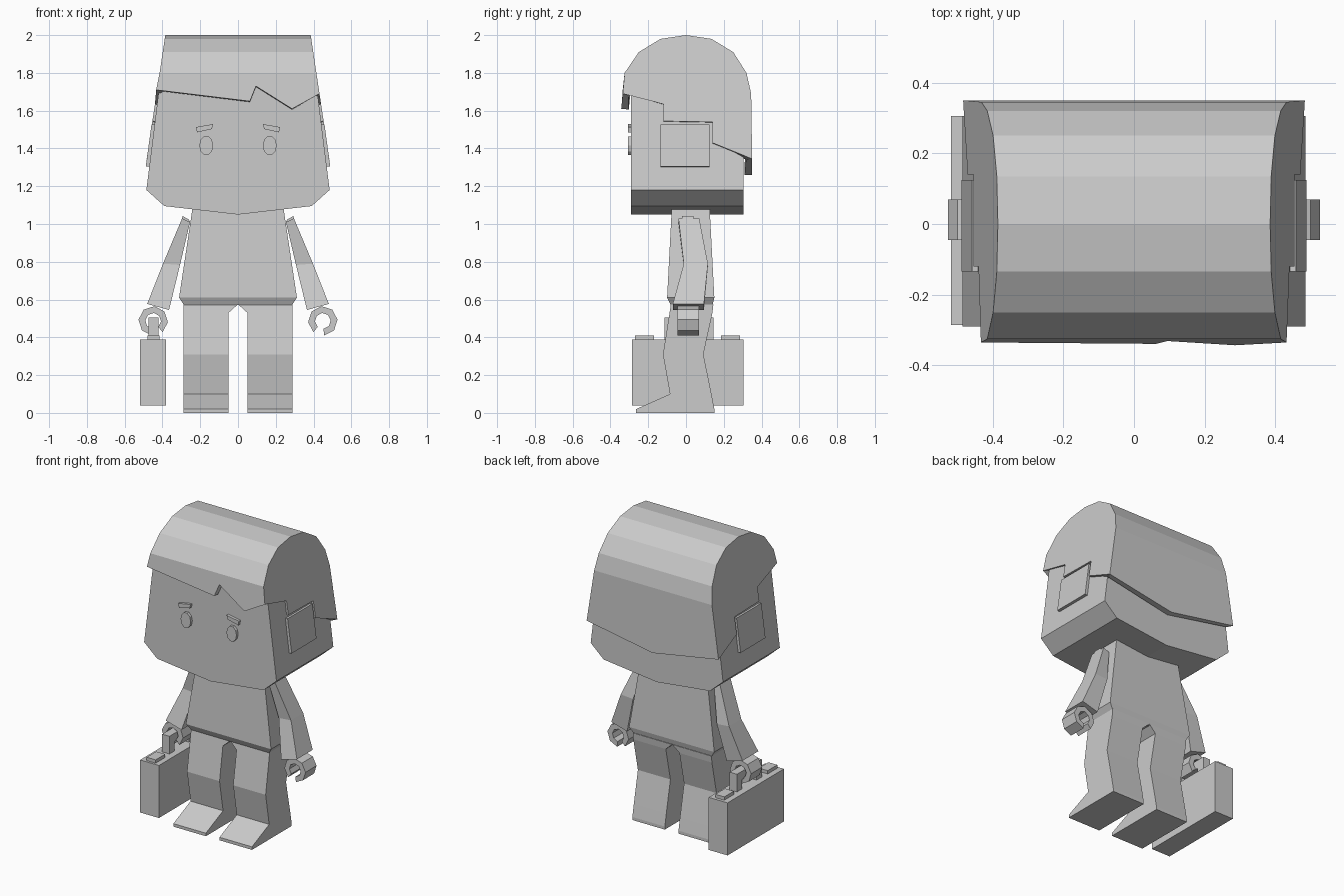
import bpy, bmesh
from math import sin, cos, radians

cube = bpy.data.objects.get("Cube")
if cube:
    bpy.data.objects.remove(cube, do_unlink=True)

grey = bpy.data.materials.new("light grey")
grey.use_nodes = True
grey.diffuse_color = (0.6, 0.6, 0.6, 1)
grey.node_tree.nodes["Principled BSDF"].inputs["Base Color"].default_value = (0.6, 0.6, 0.6, 1)


def make(name, verts, faces):
    bm = bmesh.new()
    vs = [bm.verts.new(v) for v in verts]
    for f in faces:
        bm.faces.new([vs[i] for i in f])
    bmesh.ops.recalc_face_normals(bm, faces=bm.faces)
    me = bpy.data.meshes.new(name)
    bm.to_mesh(me)
    bm.free()
    me.materials.append(grey)
    ob = bpy.data.objects.new(name, me)
    bpy.context.collection.objects.link(ob)
    return ob


def loft(name, rings):
    """Skin a list of equal rings and cap both ends."""
    n = len(rings[0])
    faces = [list(range(n)), [(len(rings) - 1) * n + i for i in range(n)]]
    for r in range(len(rings) - 1):
        for i in range(n):
            j = (i + 1) % n
            faces.append([r * n + i, r * n + j, (r + 1) * n + j, (r + 1) * n + i])
    return make(name, [p for ring in rings for p in ring], faces)


def prism(name, outline, y0, y1, side=1):
    """Extrude an x, z outline along y."""
    return loft(name, [[(side * x, y, z) for x, z in outline] for y in (y0, y1)])


def box(name, x0, x1, y0, y1, z0, z1):
    return prism(name, [(x0, z0), (x1, z0), (x1, z1), (x0, z1)], y0, y1)


# Head
half = [(0.39, 1.095), (0.485, 1.18), (0.41, 1.78)]
prism("head", [(0, 1.05)] + half + [(-x, z) for x, z in reversed(half)], -0.29, 0.305)

# Hair: barrel top, ragged fringe, stepped sides and a dipped back edge
arc = [(-0.335, 1.69), (-0.325, 1.80), (-0.25, 1.91), (-0.135, 1.98), (0, 2.0),
       (0.135, 1.98), (0.25, 1.91), (0.32, 1.80), (0.345, 1.69), (0.35, 1.345)]
steps = [(0.14, 1.43), (0.14, 1.54), (-0.12, 1.545), (-0.12, 1.635)]
outline = arc + steps
n, last = len(outline), len(arc) - 1
verts = [(s * (0.385 + (2 - z) * 0.15), y, z) for s in (1, -1) for y, z in outline]
fringe = [(-0.433, 1.71), (0.063, 1.65), (0.095, 1.73), (0.286, 1.61)]
verts[n] = (-0.433, -0.335, 1.71)
verts += [(x, -0.335 - (1.69 - z) * 0.1, z) for x, z in fringe[1:]] + [(0, 0.35, 1.26)]
k = 2 * n
faces = [list(range(n)), list(range(n, k)),
         [1, n + 1, n, k, k + 1, k + 2, 0],
         [last - 1, last, k + 3, n + last, n + last - 1]]
faces += [[i, i + 1, n + i + 1, n + i] for i in range(1, last - 1)]
hair = make("hair", verts, faces)
shell = hair.modifiers.new("thickness", "SOLIDIFY")
shell.thickness = 0.04
shell.offset = -1

# Torso
loft("torso", [[(-w, a, z), (w, a, z), (w, b, z), (-w, b, z)] for z, a, b, w in
               [(0.57, -0.08, 0.14, 0.285), (0.61, -0.10, 0.15, 0.312),
                (1.09, -0.075, 0.125, 0.24)]])

for side, label in ((1, "left"), (-1, "right")):
    # Face details and ear
    prism(label + "_eye", [(0.168 + 0.037 * cos(radians(a)), 1.415 + 0.052 * sin(radians(a)))
                           for a in range(0, 360, 36)], -0.308, -0.28, side)
    prism(label + "_brow", [(0.132, 1.529), (0.222, 1.513), (0.217, 1.485), (0.138, 1.503)],
          -0.308, -0.28, side)
    prism(label + "_ear", [(0.44, 1.30), (0.488, 1.305), (0.458, 1.527), (0.41, 1.522)],
          -0.135, 0.125, side)

    # Arm: inner x, z then outer x, z then the y range
    rings = [(0.254, 1.01, 0.296, 1.03, -0.04, 0.07),
             (0.307, 0.783, 0.397, 0.79, -0.012, 0.116),
             (0.365, 0.545, 0.481, 0.577, -0.07, 0.095)]
    loft(label + "_arm", [[(side * xi, a, zi), (side * xi, b, zi),
                           (side * xo, b, zo), (side * xo, a, zo)]
                          for xi, zi, xo, zo, a, b in rings])
    prism(label + "_shoulder", [(0.254, 1.01), (0.296, 1.03), (0.293, 1.042), (0.262, 1.025)],
          -0.02, 0.04, side)

    # Hand: open C-shaped grip
    angles = [radians(-85 + 45 * i) for i in range(8)]
    ring = [(0.449 + 0.078 * cos(a), 0.487 + 0.078 * sin(a)) for a in angles]
    ring += [(0.449 + 0.042 * cos(a), 0.487 + 0.042 * sin(a)) for a in reversed(angles)]
    prism(label + "_hand", ring, -0.045, 0.07, side)

    # Leg with a wedge foot
    rings = [(0, -0.265, 0.15, 0.05), (0.02, -0.265, 0.15, 0.05), (0.10, -0.085, 0.135, 0.05),
             (0.31, -0.122, 0.092, 0.05), (0.53, -0.087, 0.14, 0.05), (0.575, -0.08, 0.145, 0)]
    loft(label + "_leg", [[(side * xi, a, z), (side * 0.288, a, z),
                           (side * 0.288, b, z), (side * xi, b, z)] for z, a, b, xi in rings])

# Case with clasps and an arched handle
box("case", -0.518, -0.38, -0.285, 0.305, 0.04, 0.388)
for name, y in (("front_clasp", -0.27), ("back_clasp", 0.185)):
    box(name, -0.48, -0.415, y, y + 0.1, 0.38, 0.41)
for name, y in (("front_handle_post", -0.115), ("back_handle_post", 0.09)):
    box(name, -0.475, -0.422, y, y + 0.055, 0.38, 0.45)
box("handle_bar", -0.475, -0.422, -0.115, 0.145, 0.45, 0.505)
